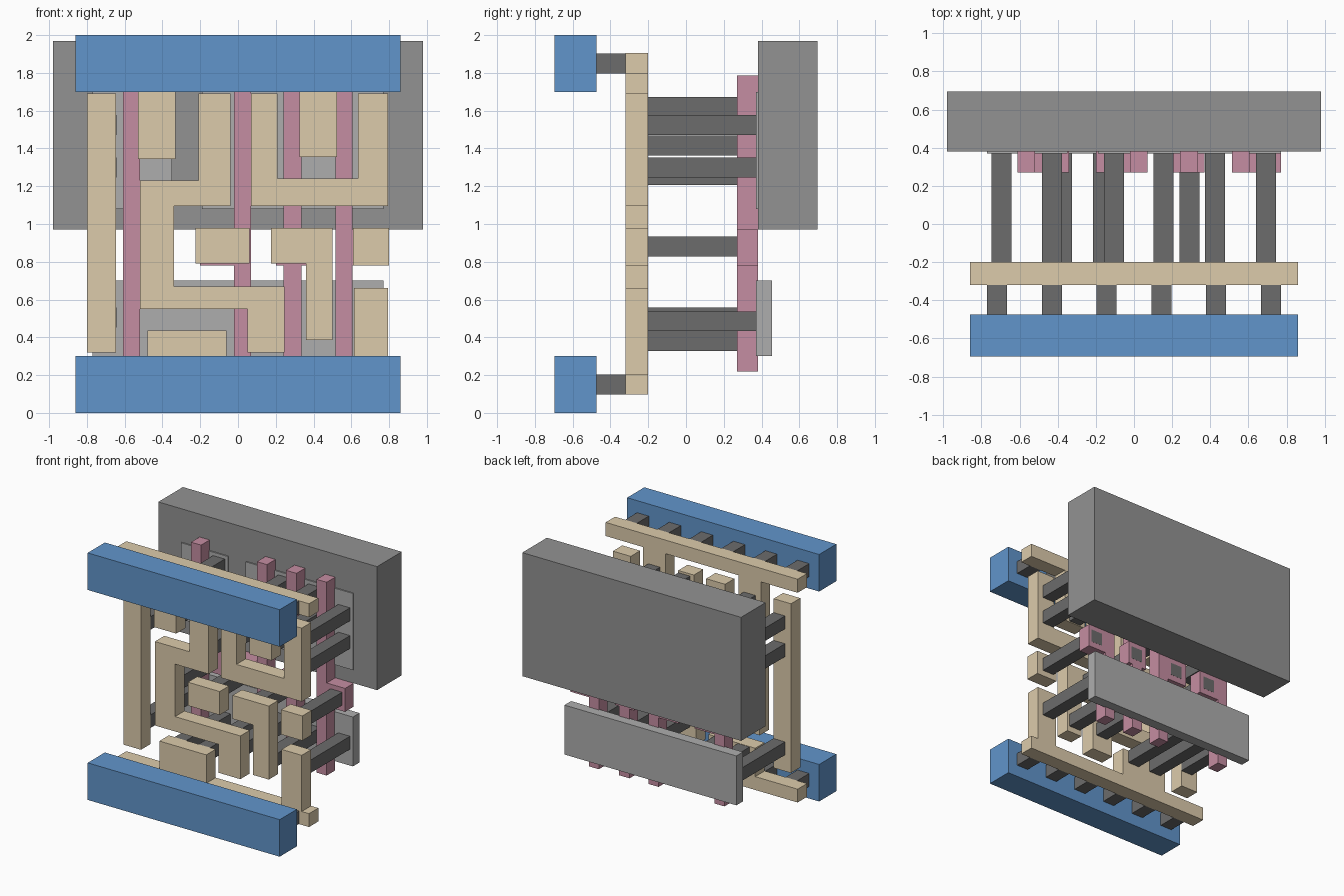
import bpy, bmesh


def mat(name, r, g, b):
    m = bpy.data.materials.new(name)
    m.diffuse_color = (r, g, b, 1)
    return m


TAN = mat("tan", 0.72, 0.60, 0.41)
BLUE = mat("blue", 0.12, 0.30, 0.60)
PINK = mat("pink", 0.56, 0.27, 0.36)
DARK = mat("dark_grey", 0.15, 0.15, 0.15)
MID = mat("mid_grey", 0.29, 0.29, 0.29)
LIGHT = mat("light_grey", 0.42, 0.42, 0.42)


def prism(name, outline, y0, y1, material):
    """Extrude an x-z outline from y0 to y1."""
    bm = bmesh.new()
    face = bm.faces.new([bm.verts.new((x, y0, z)) for x, z in outline])
    ext = bmesh.ops.extrude_face_region(bm, geom=[face])
    verts = [v for v in ext["geom"] if isinstance(v, bmesh.types.BMVert)]
    bmesh.ops.translate(bm, verts=verts, vec=(0, y1 - y0, 0))
    bmesh.ops.recalc_face_normals(bm, faces=bm.faces)
    me = bpy.data.meshes.new(name)
    bm.to_mesh(me)
    bm.free()
    me.materials.append(material)
    ob = bpy.data.objects.new(name, me)
    bpy.context.collection.objects.link(ob)
    return ob


def slab(name, x0, x1, z0, z1, y0, y1, material):
    return prism(name, [(x0, z0), (x1, z0), (x1, z1), (x0, z1)], y0, y1, material)


# Back well and the thin diffusion plates
slab("back_well", -0.98, 0.98, 0.97, 1.97, 0.38, 0.695, MID)
slab("lower_plate", -0.77, 0.77, 0.30, 0.70, 0.37, 0.455, LIGHT)
slab("upper_plate_left", -0.77, -0.35, 1.08, 1.70, 0.37, 0.455, LIGHT)
slab("upper_plate_right", -0.19, 0.77, 1.08, 1.70, 0.37, 0.455, LIGHT)

# Four gate strips, each with a side pad: strip x0, x1, pad x0, x1
for i, (a, b, c, d) in enumerate([(-0.61, -0.52, -0.61, -0.34), (-0.02, 0.07, -0.20, 0.07),
                                  (0.24, 0.335, 0.20, 0.37), (0.515, 0.605, 0.515, 0.77)]):
    zb, zt, p, q = 0.22, 1.785, 0.78, 0.97
    pts = [(a, zb), (b, zb), (b, p), (d, p), (d, q), (b, q), (b, zt),
           (a, zt), (a, q), (c, q), (c, p), (a, p)]
    pts = [v for j, v in enumerate(pts) if v not in pts[:j]]
    prism(f"gate_strip_{i + 1}", pts, 0.27, 0.38, PINK)

# Tan wiring layer
Y0, Y1 = -0.32, -0.20
prism("top_wire_rail", [(-0.86, 1.905), (-0.86, 1.795), (-0.53, 1.795), (-0.53, 1.345),
      (-0.33, 1.345), (-0.33, 1.795), (0.325, 1.795), (0.325, 1.355), (0.525, 1.355),
      (0.525, 1.795), (0.86, 1.795), (0.86, 1.905)], Y0, Y1, TAN)
prism("bottom_wire_rail", [(-0.86, 0.097), (0.86, 0.097), (0.86, 0.205), (0.795, 0.205),
      (0.795, 0.66), (0.615, 0.66), (0.615, 0.205), (-0.06, 0.205), (-0.06, 0.435),
      (-0.48, 0.435), (-0.48, 0.205), (-0.86, 0.205)], Y0, Y1, TAN)
slab("left_wire", -0.80, -0.645, 0.32, 1.69, Y0, Y1, TAN)
prism("zigzag_wire", [(-0.21, 1.69), (-0.21, 1.23), (-0.52, 1.23), (-0.52, 0.55), (0.05, 0.55),
      (0.05, 0.32), (0.245, 0.32), (0.245, 0.67), (-0.34, 0.67), (-0.34, 1.095),
      (-0.04, 1.095), (-0.04, 1.69)], Y0, Y1, TAN)
prism("u_wire", [(0.07, 1.69), (0.07, 1.095), (0.795, 1.095), (0.795, 1.69), (0.635, 1.69),
      (0.635, 1.24), (0.21, 1.24), (0.21, 1.69)], Y0, Y1, TAN)
slab("pad_wire", -0.225, 0.06, 0.79, 0.98, Y0, Y1, TAN)
prism("hook_wire", [(0.175, 0.98), (0.175, 0.79), (0.36, 0.79), (0.36, 0.385),
      (0.50, 0.385), (0.50, 0.98)], Y0, Y1, TAN)
slab("right_pad_wire", 0.61, 0.80, 0.78, 0.98, Y0, Y1, TAN)

# Long contact posts: centre x with the centre heights on it
S = 0.0525
POSTS = [(-0.695, (1.525, 1.30, 0.505)), (-0.43, (1.62, 1.415, 0.88)),
         (-0.378, (0.38,)), (-0.163, (0.38,)), (-0.105, (1.525, 1.26, 0.88)),
         (0.155, (1.62, 1.415, 0.505)), (0.29, (0.88,)),
         (0.425, (1.62, 1.415, 0.485)), (0.692, (1.525, 1.30, 0.88, 0.485))]
for x, heights in POSTS:
    for z in heights:
        slab("contact_post", x - S, x + S, z - S, z + S, -0.20, 0.381, DARK)

# Front power rails with their six short posts each
for name, z0, zc in [("bottom", 0.0, 0.151), ("top", 1.70, 1.85)]:
    slab(name + "_power_rail", -0.86, 0.86, z0, z0 + 0.30, -0.695, -0.475, BLUE)
    for k in range(6):
        x = (k - 2.5) * 0.2875
        slab(name + "_rail_post", x - S, x + S, zc - S, zc + S, -0.476, -0.32, DARK)
